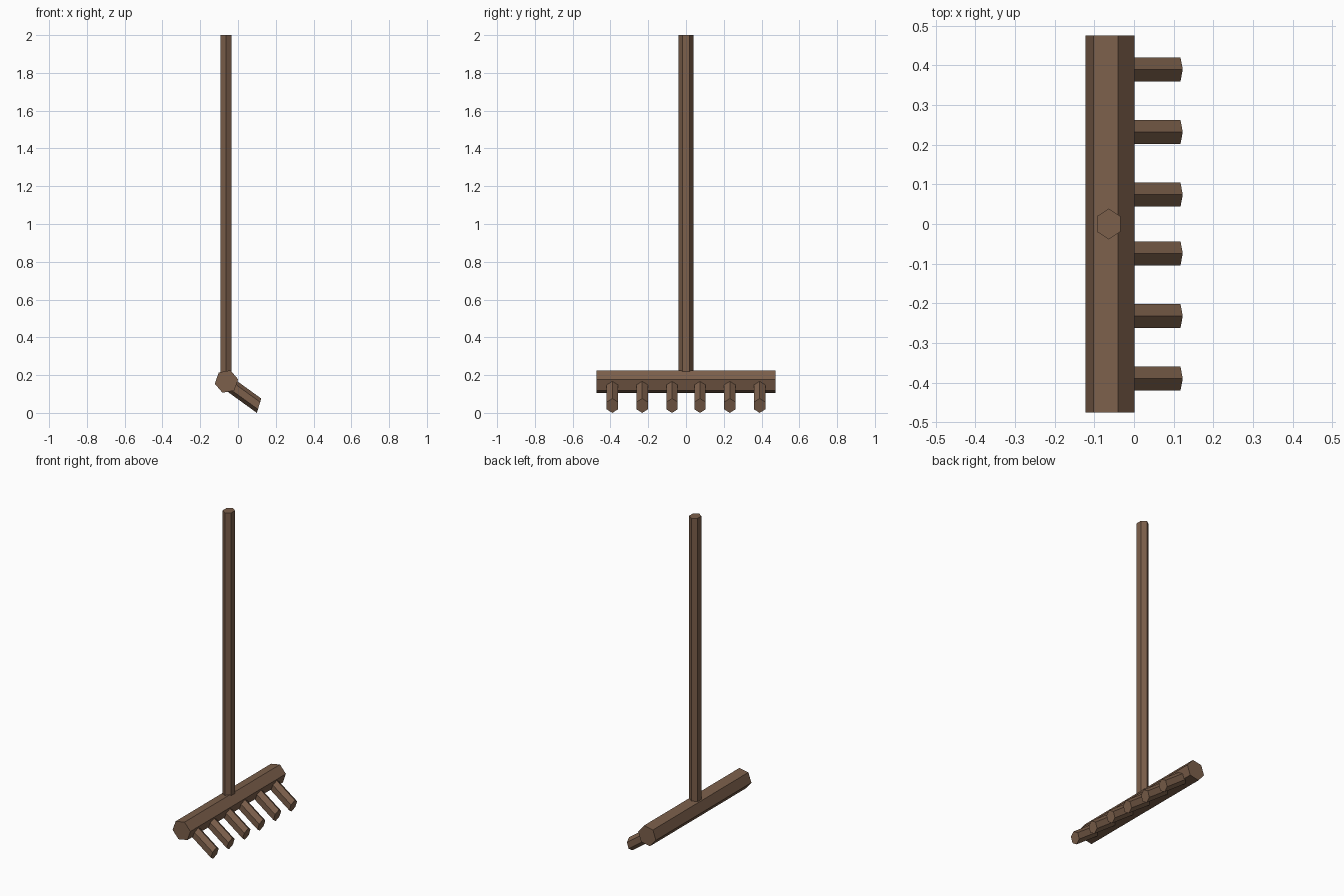
import bpy, bmesh, math
from mathutils import Vector

if "Cube" in bpy.data.objects:
    bpy.data.objects.remove(bpy.data.objects["Cube"])

wood = bpy.data.materials.new("brown_wood")
wood.diffuse_color = (0.2, 0.115, 0.07, 1)
wood.use_nodes = True
wood.node_tree.nodes["Principled BSDF"].inputs["Base Color"].default_value = wood.diffuse_color


def hex_prism(name, start, end, u, v, turn=0.0):
    """Hexagonal bar from start to end; u and v are the cross-section's half axes."""
    start, end, u, v = map(Vector, (start, end, u, v))
    bm = bmesh.new()
    angles = [math.radians(turn + 60 * i) for i in range(6)]
    ring = [u * math.cos(a) + v * math.sin(a) for a in angles]
    face = bm.faces.new([bm.verts.new(start + p) for p in ring])
    ext = bmesh.ops.extrude_face_region(bm, geom=[face], use_keep_orig=True)
    moved = [g for g in ext["geom"] if isinstance(g, bmesh.types.BMVert)]
    bmesh.ops.translate(bm, verts=moved, vec=end - start)
    bmesh.ops.recalc_face_normals(bm, faces=bm.faces[:])
    mesh = bpy.data.meshes.new(name)
    bm.to_mesh(mesh)
    bm.free()
    mesh.materials.append(wood)
    obj = bpy.data.objects.new(name, mesh)
    bpy.context.collection.objects.link(obj)
    return obj


# Upright handle, corners pointing along y
hex_prism("handle", (-0.064, 0, 0.19), (-0.064, 0, 2.0), (0, 0.039, 0), (0.034, 0, 0))

# Crossbar along y, rolled slightly
R = 0.063
hex_prism("crossbar", (-0.061, -0.475, 0.166), (-0.061, 0.475, 0.166),
          (R, 0, 0), (0, 0, R), 10.5)

# Six slanted teeth with obliquely cut ends
for i, y in enumerate((-0.39, -0.232, -0.074, 0.074, 0.232, 0.39)):
    hex_prism(f"tooth_{i + 1}", (-0.0485, y, 0.1535), (0.1115, y, 0.038),
              (0.0115, 0, 0.038), (0, 0.035, 0))
